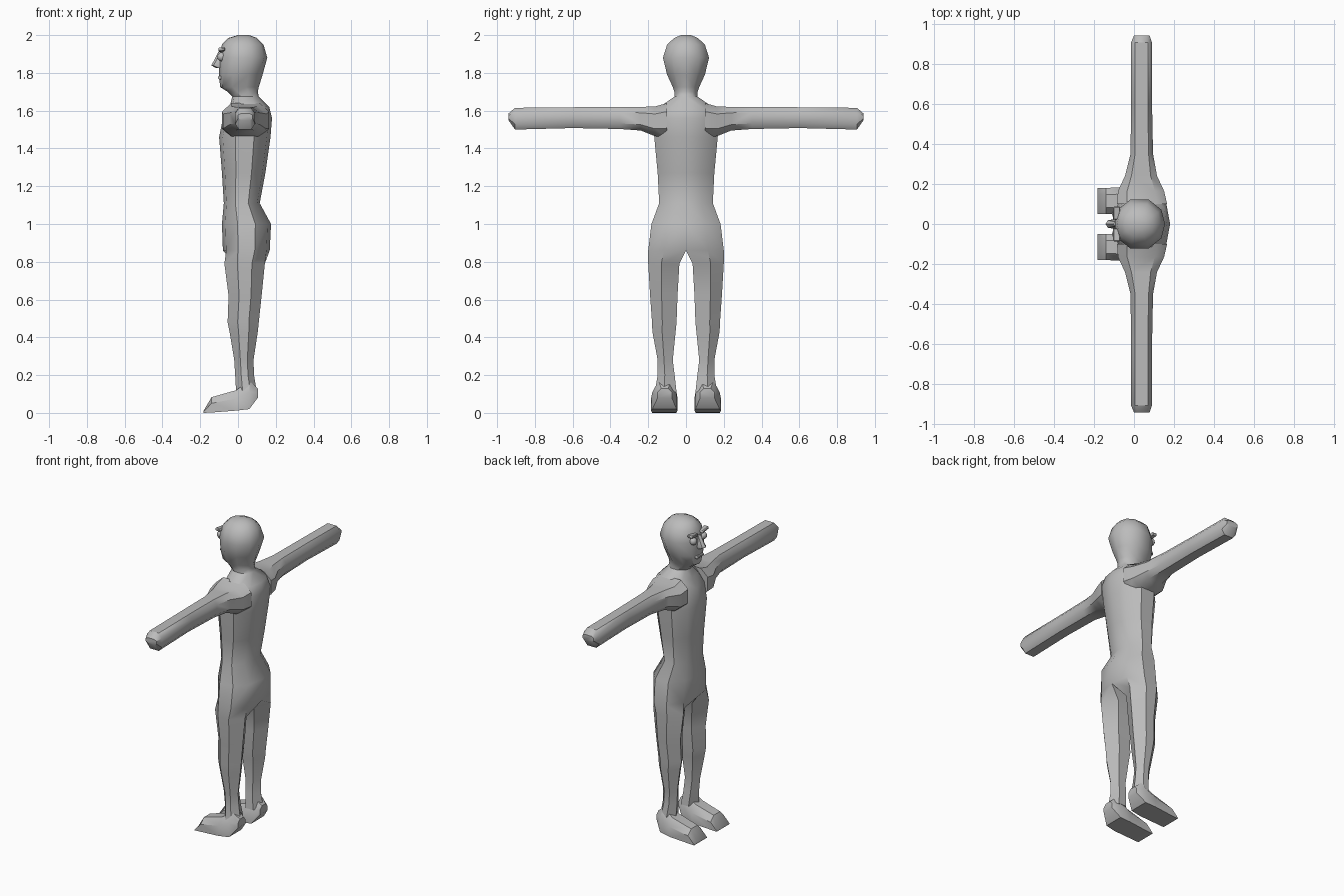
import bpy, bmesh, math
from mathutils import Vector

if "Cube" in bpy.data.objects:
    bpy.data.objects.remove(bpy.data.objects["Cube"])

skin = bpy.data.materials.new("plain grey")
skin.diffuse_color = (0.5, 0.5, 0.5, 1)
skin.use_nodes = True
skin.node_tree.nodes["Principled BSDF"].inputs["Base Color"].default_value = skin.diffuse_color


def finish(name, bm, mirror=True, angle=40):
    bmesh.ops.remove_doubles(bm, verts=bm.verts, dist=0.0005)
    bmesh.ops.recalc_face_normals(bm, faces=bm.faces)
    me = bpy.data.meshes.new(name)
    bm.to_mesh(me)
    bm.free()
    ob = bpy.data.objects.new(name, me)
    bpy.context.collection.objects.link(ob)
    me.materials.append(skin)
    bpy.ops.object.select_all(action='DESELECT')
    ob.select_set(True)
    bpy.context.view_layer.objects.active = ob
    if mirror:
        mod = ob.modifiers.new("mirror", 'MIRROR')
        mod.use_axis = (False, True, False)
        mod.merge_threshold = 0.001
        bpy.ops.object.modifier_apply(modifier=mod.name)
    bpy.ops.object.shade_smooth_by_angle(angle=math.radians(angle))
    return ob


def loft(rings, open_seam=False):
    """Skin closed rings; open_seam drops faces lying on the centre plane."""
    bm = bmesh.new()
    loops = [[bm.verts.new(p) for p in r] for r in rings]
    n = len(loops[0])
    for a, b in zip(loops, loops[1:]):
        for i in range(n):
            j = (i + 1) % n
            bm.faces.new((a[i], a[j], b[j], b[i]))
    bm.faces.new(loops[0])
    bm.faces.new(loops[-1])
    # Centre-plane faces would sit inside the body after mirroring
    if open_seam:
        inner = [f for f in bm.faces if all(abs(v.co.y) < 1e-5 for v in f.verts)]
        bmesh.ops.delete(bm, geom=inner, context='FACES')
    return bm


def half_ring(z, f, b, yi, yo):
    """Half of a torso or head section, or a whole leg section when yi > 0."""
    d, w = b - f, yo - yi
    c, k = (0.25 * d, 0.0) if yi > 0 else (0.0, 0.07 * d)
    return [(f + c, yi, z), (f + k, yi + 0.58 * w, z), (f + 0.32 * d, yo, z),
            (b - 0.32 * d, yo, z), (b - k, yi + 0.58 * w, z), (b - c, yi, z)]


# Legs, torso, neck and head in one skin: z, front, back, inner, outer
body = [(0.11, -0.01, 0.10, 0.05, 0.165), (0.20, -0.015, 0.085, 0.06, 0.15),
        (0.28, -0.02, 0.082, 0.07, 0.15), (0.43, -0.045, 0.105, 0.055, 0.178),
        (0.48, -0.055, 0.11, 0.05, 0.18), (0.62, -0.05, 0.125, 0.045, 0.19),
        (0.79, -0.072, 0.142, 0.035, 0.20), (0.86, -0.08, 0.168, 0, 0.20),
        (1.0, -0.085, 0.175, 0, 0.183), (1.11, -0.075, 0.115, 0, 0.142),
        (1.27, -0.085, 0.145, 0, 0.15), (1.46, -0.10, 0.172, 0, 0.168),
        (1.56, -0.08, 0.18, 0, 0.17), (1.62, -0.045, 0.165, 0, 0.14),
        (1.675, -0.03, 0.11, 0, 0.06), (1.70, -0.055, 0.105, 0, 0.062),
        (1.725, -0.095, 0.11, 0, 0.07), (1.79, -0.10, 0.13, 0, 0.10),
        (1.88, -0.10, 0.155, 0, 0.122), (1.95, -0.085, 0.135, 0, 0.10),
        (1.985, -0.05, 0.10, 0, 0.062), (2.0, 0.0, 0.06, 0, 0.025)]
finish("body", loft([half_ring(*r) for r in body], True))

# Feet: x, inner y, outer y, bottom z, top z
feet = [(0.105, 0.075, 0.15, 0.08, 0.13), (0.06, 0.05, 0.178, 0.02, 0.17),
        (-0.01, 0.045, 0.185, 0.012, 0.12), (-0.14, 0.05, 0.18, 0.002, 0.083),
        (-0.183, 0.05, 0.18, 0.0, 0.01)]
rings = []
for x, yi, yo, z0, z1 in feet:
    c, h = (yo - yi) * 0.25, (z1 - z0) * 0.6
    rings.append([(x, yi, z0), (x, yo, z0), (x, yo, z0 + h),
                  (x, yo - c, z1), (x, yi + c, z1), (x, yi, z0 + h)])
finish("feet", loft(rings))

# Arms held straight out: y, front x, back x, bottom z, top z
arms = [(0.10, -0.085, 0.165, 1.46, 1.64), (0.165, -0.08, 0.15, 1.465, 1.622),
        (0.24, -0.045, 0.115, 1.495, 1.62), (0.35, -0.017, 0.095, 1.503, 1.62),
        (0.60, -0.015, 0.09, 1.508, 1.618), (0.905, -0.015, 0.09, 1.50, 1.615),
        (0.94, 0.0, 0.078, 1.55, 1.585)]
rings = []
for y, f, b, z0, z1 in arms:
    c, e = (b - f) * 0.2, (z1 - z0) * 0.25
    rings.append([(f + c, y, z0), (b - c, y, z0), (b, y, z0 + e), (b, y, z1 - e),
                  (b - c, y, z1), (f + c, y, z1), (f, y, z1 - e), (f, y, z0 + e)])
finish("arms", loft(rings))


def block(name, centre, size, tilt=0.0, mirror=True):
    bm = bmesh.new()
    bmesh.ops.create_cube(bm, size=1)
    bmesh.ops.scale(bm, vec=size, verts=bm.verts)
    bmesh.ops.bevel(bm, geom=bm.edges[:], offset=min(size) * 0.25, segments=1, affect='EDGES')
    for v in bm.verts:
        v.co = Vector(centre) + v.co + Vector((abs(v.co.y) * 0.2, 0, v.co.y * tilt))
    return finish(name, bm, mirror)


# Face details
block("eyebrows", (-0.092, 0.054, 1.922), (0.035, 0.065, 0.018), 0.12)
block("mouth", (-0.099, 0, 1.775), (0.025, 0.07, 0.018), 0, False)

bm = bmesh.new()
bmesh.ops.create_uvsphere(bm, u_segments=12, v_segments=8, radius=0.024)
bmesh.ops.translate(bm, vec=(-0.086, 0.05, 1.885), verts=bm.verts)
finish("eyes", bm)

# Nose: z, tip x, half width
rings = [[(x, 0, z), (x + 0.012, w, z), (-0.08, w * 1.2, z), (-0.08, -w * 1.2, z),
          (x + 0.012, -w, z)]
         for z, x, w in ((1.825, -0.115, 0.015), (1.84, -0.142, 0.02),
                         (1.86, -0.13, 0.016), (1.91, -0.105, 0.01))]
finish("nose", loft(rings), False)
